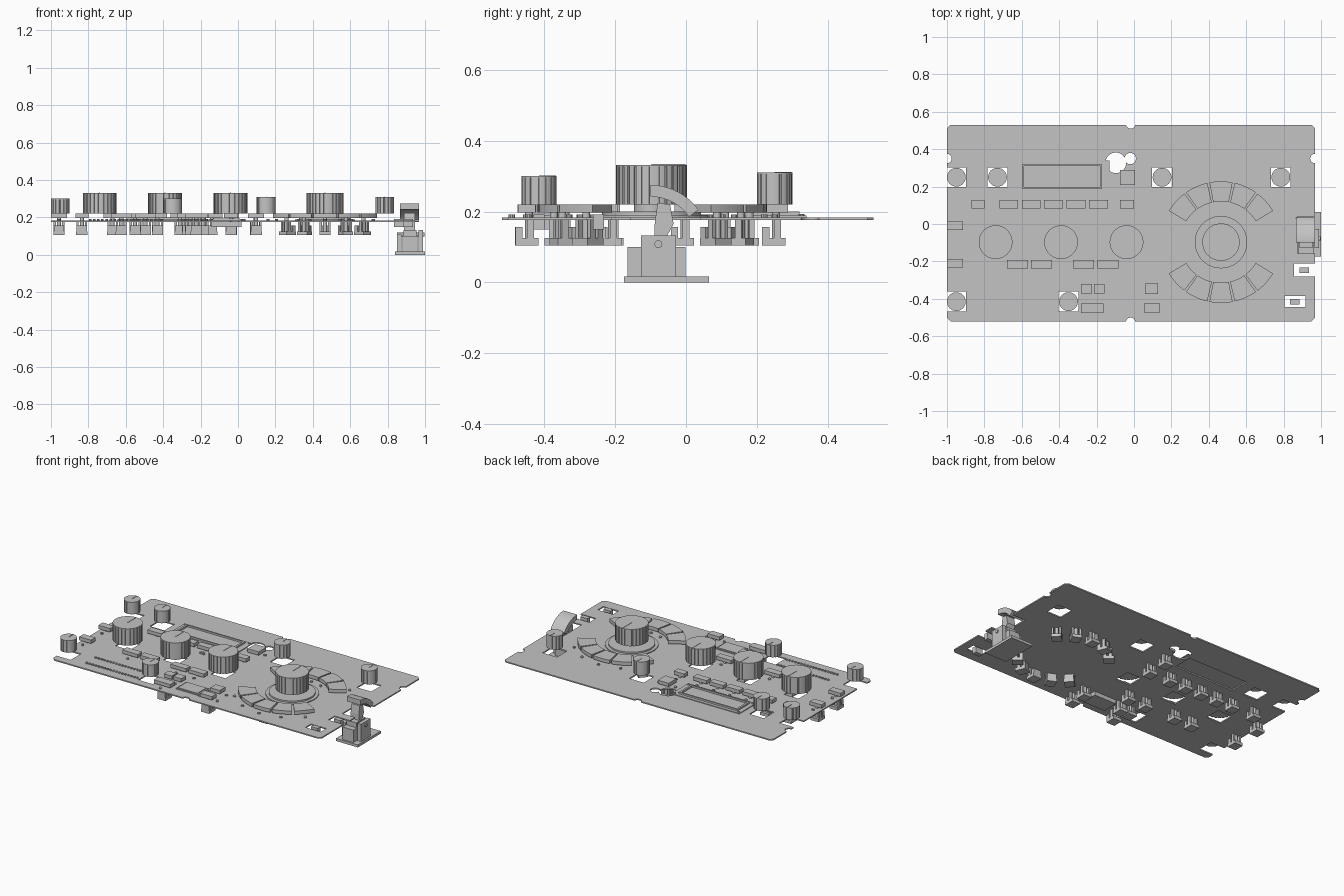
import bpy, bmesh
from math import sin, cos, pi, radians
from mathutils import Matrix, Vector

if "Cube" in bpy.data.objects:
    bpy.data.objects.remove(bpy.data.objects["Cube"])

grey = bpy.data.materials.new("plain grey")
grey.use_nodes = True
grey.diffuse_color = (0.55, 0.55, 0.55, 1)
grey.node_tree.nodes["Principled BSDF"].inputs["Base Color"].default_value = (0.55, 0.55, 0.55, 1)

TOP, BOTTOM = 0.184, 0.176
JOG = Vector((0.465, -0.097, 0))


def finish(name, bm):
    bmesh.ops.recalc_face_normals(bm, faces=bm.faces)
    mesh = bpy.data.meshes.new(name)
    bm.to_mesh(mesh)
    bm.free()
    mesh.materials.append(grey)
    ob = bpy.data.objects.new(name, mesh)
    bpy.context.collection.objects.link(ob)
    return ob


def box(bm, x0, x1, y0, y1, z0, z1, place=Matrix()):
    size = Matrix.Diagonal((x1 - x0, y1 - y0, z1 - z0, 1))
    move = Matrix.Translation(((x0 + x1) / 2, (y0 + y1) / 2, (z0 + z1) / 2))
    bmesh.ops.create_cube(bm, size=1, matrix=place @ move @ size)


def cyl(bm, x, y, r, z0, z1, sides=32, place=Matrix()):
    bmesh.ops.create_cone(bm, cap_ends=True, segments=sides, radius1=r, radius2=r, depth=z1 - z0,
                          matrix=place @ Matrix.Translation((x, y, (z0 + z1) / 2)))


def prism(bm, outline, direction):
    """Extrude a closed outline of 3D points along a direction."""
    face = bm.faces.new([bm.verts.new(p) for p in outline])
    new = bmesh.ops.extrude_face_region(bm, geom=[face])["geom"]
    bmesh.ops.translate(bm, vec=direction, verts=[v for v in new if isinstance(v, bmesh.types.BMVert)])


def sector(r0, r1, a0, a1, steps=8):
    """Points of a ring segment as (u, v) pairs."""
    angles = [a0 + (a1 - a0) * i / steps for i in range(steps + 1)]
    return [(r1 * cos(a), r1 * sin(a)) for a in angles] + \
           [(r0 * cos(a), r0 * sin(a)) for a in reversed(angles)]


small_knobs = [(-0.95, 0.25, 0.30), (-0.73, 0.25, 0.30), (0.15, 0.25, 0.31),
               (0.785, 0.25, 0.31), (-0.95, -0.415, 0.30), (-0.35, -0.415, 0.30)]
big_knobs = [-0.74, -0.39, -0.04]

# Panel with chamfered corners
bm = bmesh.new()
c = 0.018
prism(bm, [(x, y, BOTTOM) for x, y in (
    (-1 + c, -0.52), (0.967 - c, -0.52), (0.967, -0.52 + c), (0.967, 0.53 - c),
    (0.967 - c, 0.53), (-1 + c, 0.53), (-1, 0.53 - c), (-1, -0.52 + c))], (0, 0, TOP - BOTTOM))
panel = finish("panel", bm)

# Openings cut through the panel
bm = bmesh.new()
for x, y in [k[:2] for k in small_knobs] + [(x, -0.097) for x in big_knobs]:
    left = x - 0.08 if x < -0.9 else x - 0.053
    box(bm, left, x + 0.053, y - 0.053, y + 0.053, 0.1, 0.3)
for x, y, r in ((-0.097, 0.327, 0.055), (-0.02, 0.35, 0.03), (-1, 0.35, 0.025),
                (0.967, 0.35, 0.025), (-0.018, 0.535, 0.025), (-0.018, -0.525, 0.025)):
    cyl(bm, x, y, r, 0.1, 0.3)
box(bm, 0.856, 1.1, -0.28, -0.212, 0.1, 0.3)
box(bm, 0.805, 0.917, -0.445, -0.385, 0.1, 0.3)
box(bm, 0.873, 1.1, -0.157, 0.04, 0.1, 0.3)
box(bm, -0.6, -0.16, 0.19, 0.32, 0.1, 0.3)
cutter = finish("panel_cutter", bm)
cutter.hide_render = True
mod = panel.modifiers.new("openings", "BOOLEAN")
mod.object, mod.operation, mod.solver, mod.use_self = cutter, "DIFFERENCE", "EXACT", True
bpy.context.view_layer.objects.active = panel
bpy.ops.object.modifier_apply(modifier=mod.name)
bpy.data.objects.remove(cutter)


# Fluted knobs with a pointer line
def knob(name, x, y, r, z0, z1, flutes):
    bm = bmesh.new()
    ring = []
    for i in range(flutes):
        for part, rr in ((0, 1), (0.35, 1), (0.68, 1), (0.72, 0.96), (0.96, 0.96)):
            a = 2 * pi * (i + part) / flutes
            ring.append((x + rr * r * cos(a), y + rr * r * sin(a), z0))
    prism(bm, ring, (0, 0, z1 - z0 - 0.004))
    cyl(bm, x, y, r, z1 - 0.004, z1, 48)
    box(bm, x - r * 0.03, x + r * 0.03, y, y + r * 0.95, z1, z1 + 0.002)
    finish(name, bm)


for i, (x, y, z) in enumerate(small_knobs):
    knob(f"small_knob_{i + 1}", x, y, 0.05, 0.22, z, 16)
for i, x in enumerate(big_knobs):
    knob(f"large_knob_{i + 1}", x, -0.097, 0.09, 0.22, 0.332, 24)
knob("jog_knob", JOG.x, JOG.y, 0.1, 0.22, 0.332, 28)

# Stepped disc below the jog knob
bm = bmesh.new()
cyl(bm, JOG.x, JOG.y, 0.16, TOP, 0.19, 64)
cyl(bm, JOG.x, JOG.y, 0.14, 0.19, 0.2, 64)
cyl(bm, JOG.x, JOG.y, 0.05, 0.2, 0.22)
finish("jog_disc", bm)


# Switch below each button: base, back block, two side posts and a plunger
def switch(bm, place):
    box(bm, -0.03, 0.03, -0.033, 0.033, 0.105, 0.125, place)
    box(bm, -0.028, 0.028, -0.033, -0.012, 0.125, 0.157, place)
    for s in (-1, 1):
        box(bm, s * 0.023 - 0.006, s * 0.023 + 0.006, 0.0, 0.02, 0.125, BOTTOM, place)
    cyl(bm, 0, 0.006, 0.011, 0.125, 0.2, 12, place)


caps, switches, lamps = bmesh.new(), bmesh.new(), bmesh.new()


def button(x, y, w, h):
    box(caps, x - w / 2, x + w / 2, y - h / 2, y + h / 2, 0.197, 0.22)
    switch(switches, Matrix.Translation((x, y, 0)))


def lamp(x, y, r=0.009):
    cyl(lamps, x, y, r, TOP, 0.192, 10)


# Upper button row with lamps above, and lamps below the wide ones
for x, w in ((-0.835, 0.07), (-0.67, 0.1), (-0.55, 0.1), (-0.43, 0.1),
             (-0.31, 0.1), (-0.19, 0.1), (-0.037, 0.075)):
    button(x, 0.105, w, 0.044)
    lamp(x, 0.157)
for x in (-0.55, -0.43, -0.31, -0.19):
    lamp(x, 0.063, 0.013)
    lamp(x + 0.02, 0.055)

# Middle row and left edge buttons with lamps on both sides
for x, y, w in ((-0.624, -0.215, 0.112), (-0.494, -0.215, 0.112), (-0.27, -0.215, 0.112),
                (-0.14, -0.215, 0.112), (-0.957, -0.01, 0.086), (-0.957, -0.21, 0.086)):
    button(x, y, w, 0.046)
    lamp(x, y + 0.047)
    lamp(x, y - 0.047)

# Lower cluster and the square button near the round holes
for x, y, w, h in ((-0.254, -0.346, 0.058, 0.05), (-0.186, -0.346, 0.058, 0.05),
                   (-0.223, -0.45, 0.12, 0.052), (0.094, -0.346, 0.07, 0.058),
                   (0.097, -0.449, 0.086, 0.048), (-0.035, 0.248, 0.08, 0.08)):
    button(x, y, w, h)
for x, y in ((-0.257, -0.3), (-0.182, -0.3), (-0.257, -0.392), (-0.22, -0.4), (-0.187, -0.392),
             (-0.225, -0.492), (0.032, -0.347), (0.16, -0.347), (0.032, -0.446), (0.16, -0.446),
             (-0.097, 0.25), (0.022, 0.25)):
    lamp(x, y)

# Two arcs of wedge pads around the jog knob
for side in (90, 270):
    for step in range(-2, 3):
        a = radians(side + step * 24)
        prism(caps, [(JOG.x + u, JOG.y + v, 0.197) for u, v in
                     sector(0.217, 0.325, a - radians(11), a + radians(11))], (0, 0, 0.023))
        place = Matrix.Translation(JOG) @ Matrix.Rotation(a - pi / 2, 4, "Z") @ Matrix.Translation((0, 0.27, 0))
        switch(switches, place)
        lamp(JOG.x + 0.348 * cos(a), JOG.y + 0.348 * sin(a))
        if abs(step) < 2:
            lamp(JOG.x + 0.2 * cos(a), JOG.y + 0.2 * sin(a))

# Two rows of header pins
for y in (-0.36, -0.453):
    for i in range(18):
        lamp(-0.79 + i * 0.0218, y, 0.007)

finish("button_caps", caps)
finish("switches", switches)
finish("lamps", lamps)

# Display: thin board, raised bezel, screen and corner screws
bm = bmesh.new()
box(bm, -0.628, -0.132, 0.165, 0.34, TOP, 0.189)
for x0, x1, y0, y1 in ((-0.6, -0.17, 0.31, 0.32), (-0.6, -0.17, 0.188, 0.198),
                       (-0.6, -0.587, 0.198, 0.31), (-0.183, -0.17, 0.198, 0.31)):
    box(bm, x0, x1, y0, y1, 0.189, 0.2)
for x in (-0.614, -0.146):
    for y in (0.18, 0.326):
        cyl(bm, x, y, 0.008, 0.189, 0.193, 10)
finish("display", bm)

# Small screen module and the two sliders standing in their slots
bm = bmesh.new()
box(bm, -0.144, 0.02, -0.444, -0.337, 0.15, 0.19)
box(bm, -0.134, 0.01, -0.438, -0.343, 0.19, 0.194)
finish("small_screen", bm)
bm = bmesh.new()
for x, y in ((0.91, -0.247), (0.86, -0.415)):
    box(bm, x - 0.025, x + 0.025, y - 0.015, y + 0.015, 0.15, 0.192)
finish("slot_sliders", bm)

# Lever: base plate, side cheeks, body, stem and curved handle
bm = bmesh.new()
box(bm, 0.84, 1.0, -0.175, 0.065, 0, 0.017)
finish("lever_base", bm)
bm = bmesh.new()
box(bm, 0.965, 0.99, -0.127, -0.028, 0.017, 0.132)
box(bm, 0.85, 0.875, -0.127, -0.028, 0.017, 0.11)
box(bm, 0.88, 0.96, -0.165, -0.002, 0.017, 0.1)
box(bm, 0.885, 0.955, -0.127, -0.028, 0.1, 0.132)
turn = Matrix.Rotation(pi / 2, 4, "Y")
cyl(bm, 0, 0, 0.011, 0.85, 0.996, 16, Matrix.Translation((0, -0.078, 0.108)) @ turn)
finish("lever_mount", bm)
bm = bmesh.new()
prism(bm, [(0.887, y, z) for y, z in ((-0.09, 0.12), (-0.06, 0.12), (-0.035, 0.165),
                                      (-0.045, 0.22), (-0.08, 0.225), (-0.088, 0.17))], (0.06, 0, 0))
finish("lever_stem", bm)
bm = bmesh.new()
prism(bm, [(0.867, -0.1 + u, 0.11 + v) for u, v in
           sector(0.132, 0.165, radians(35), radians(90), 12)], (0.1, 0, 0))
finish("lever_handle", bm)
